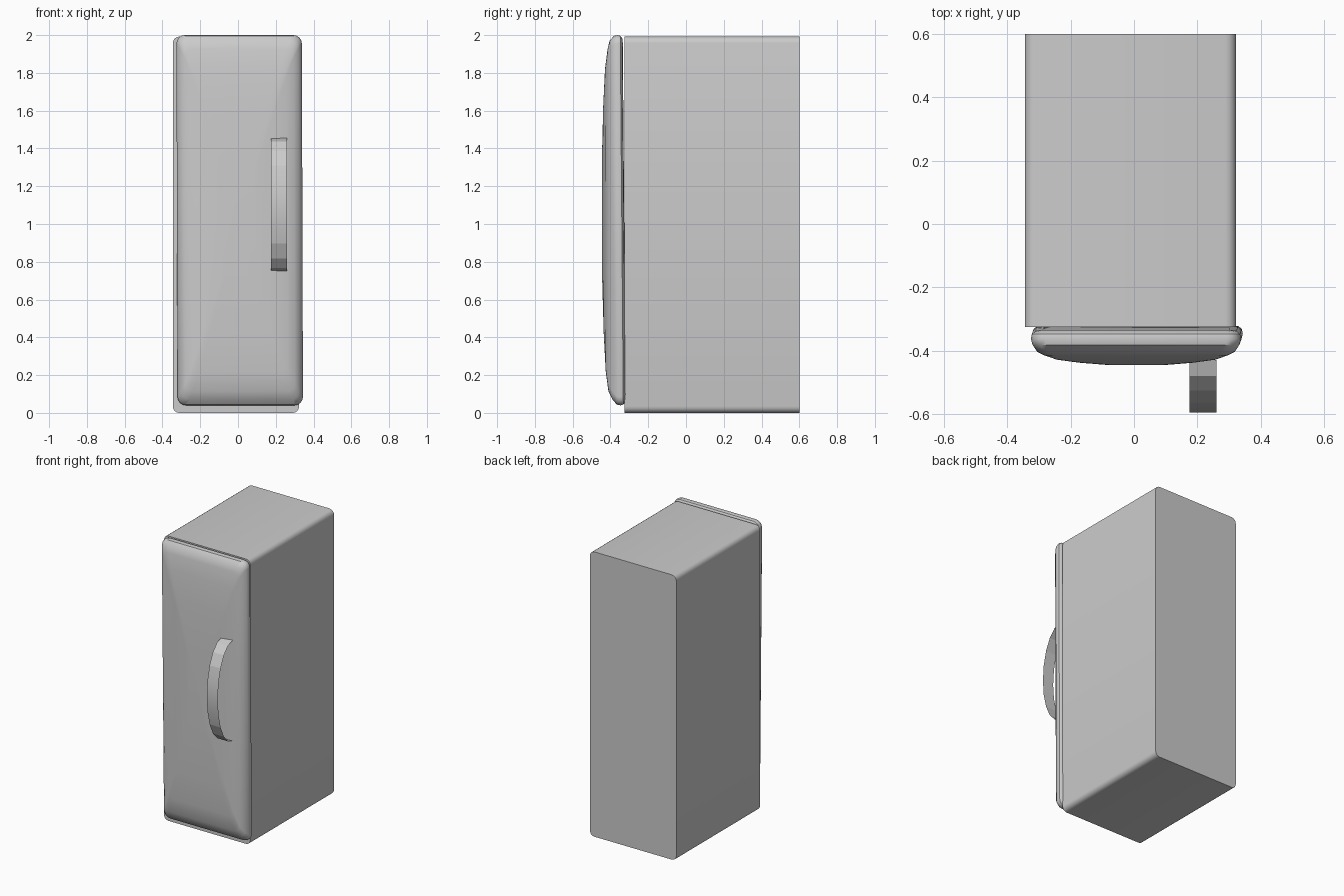
import bpy, bmesh
from math import sin, cos, pi

if "Cube" in bpy.data.objects:
    bpy.data.objects.remove(bpy.data.objects["Cube"])


def rounded_ring(cx, cz, hx, hz, r, steps=4):
    """Points (x, z) of a rounded rectangle, counter-clockwise."""
    pts = []
    for i, (sx, sz) in enumerate([(1, 1), (-1, 1), (-1, -1), (1, -1)]):
        for k in range(steps + 1):
            a = (i + k / steps) * pi / 2
            pts.append((cx + sx * (hx - r) + r * cos(a),
                        cz + sz * (hz - r) + r * sin(a)))
    return pts


def make_object(name, bm, angle=35):
    bmesh.ops.recalc_face_normals(bm, faces=bm.faces)
    mesh = bpy.data.meshes.new(name)
    bm.to_mesh(mesh)
    bm.free()
    ob = bpy.data.objects.new(name, mesh)
    bpy.context.collection.objects.link(ob)
    bpy.ops.object.select_all(action='DESELECT')
    ob.select_set(True)
    bpy.context.view_layer.objects.active = ob
    bpy.ops.object.shade_smooth_by_angle(angle=angle * pi / 180)
    return ob


def loft(name, rings):
    """Skin a list of equal-length point rings and cap both ends."""
    bm = bmesh.new()
    loops = [[bm.verts.new(p) for p in ring] for ring in rings]
    n = len(loops[0])
    for a, b in zip(loops, loops[1:]):
        for i in range(n):
            j = (i + 1) % n
            bm.faces.new((a[i], a[j], b[j], b[i]))
    bm.faces.new(loops[0])
    bm.faces.new(loops[-1])
    return make_object(name, bm)


# Cabinet: rounded rectangle extruded front to back
outline = rounded_ring(-0.011, 0.996, 0.334, 0.996, 0.034)
loft("cabinet", [[(x, y, z) for x, z in outline] for y in (-0.325, 0.6)])

# Door: pillow-shaped slab, slightly tilted (half width, half height, y, corner radius)
door_profile = [
    (0.295, 0.940, -0.327, 0.030),
    (0.318, 0.964, -0.330, 0.036),
    (0.329, 0.976, -0.340, 0.042),
    (0.332, 0.980, -0.355, 0.045),
    (0.327, 0.976, -0.374, 0.045),
    (0.312, 0.950, -0.397, 0.045),
    (0.290, 0.905, -0.413, 0.040),
    (0.250, 0.800, -0.427, 0.035),
    (0.180, 0.600, -0.437, 0.030),
    (0.090, 0.300, -0.445, 0.025),
]
rings = []
for hx, hz, y, r in door_profile:
    ring = []
    for x, z in rounded_ring(0.009, 1.02, hx, hz, r):
        t = (z - 1.02) / 0.98
        tilt = 0.008 * t * (1 if y > -0.41 else 0.3)
        ring.append((x - 0.003 * t, y - tilt, z))
    rings.append(ring)
loft("door", rings)

# Handle: thin bowed strap
bm = bmesh.new()
segments = 10
strip = []
for i in range(segments + 1):
    a = pi * i / segments
    y, z = -0.43 - 0.165 * sin(a), 1.103 + 0.352 * cos(a)
    strip.append([bm.verts.new((x, y, z)) for x in (0.175, 0.26)])
for (a, b), (c, d) in zip(strip, strip[1:]):
    bm.faces.new((a, b, d, c))
handle = make_object("handle", bm, angle=10)
